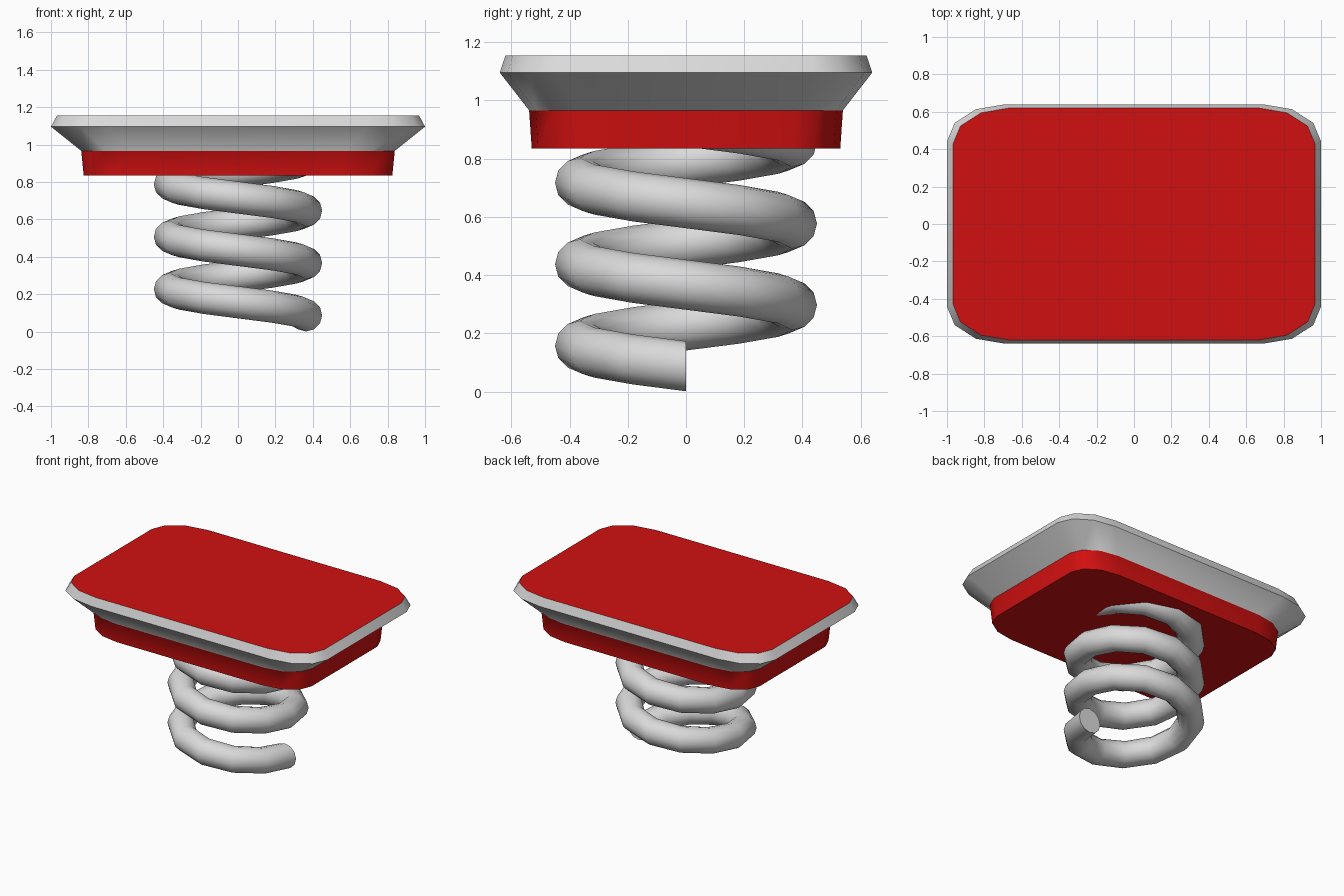
import bpy, bmesh, math

if "Cube" in bpy.data.objects:
    bpy.data.objects.remove(bpy.data.objects["Cube"])


def material(name, rgb):
    m = bpy.data.materials.new(name)
    m.diffuse_color = (*rgb, 1)
    m.use_nodes = True
    m.node_tree.nodes["Principled BSDF"].inputs["Base Color"].default_value = m.diffuse_color
    return m


RED = material("red", (0.64, 0.005, 0.005))
GREY = material("light grey", (0.70, 0.70, 0.70))


def finish(bm, name, mats, angle):
    bmesh.ops.recalc_face_normals(bm, faces=bm.faces)
    mesh = bpy.data.meshes.new(name)
    bm.to_mesh(mesh)
    bm.free()
    for m in mats:
        mesh.materials.append(m)
    ob = bpy.data.objects.new(name, mesh)
    bpy.context.collection.objects.link(ob)
    bpy.ops.object.select_all(action='DESELECT')
    ob.select_set(True)
    bpy.context.view_layer.objects.active = ob
    bpy.ops.object.shade_smooth_by_angle(angle=math.radians(angle))
    return ob


def bridge(bm, rings, closed_faces):
    for a, b in zip(rings, rings[1:]):
        n = len(a)
        for i in range(n):
            j = (i + 1) % n
            bm.faces.new((a[i], a[j], b[j], b[i]))
    if closed_faces:
        bm.faces.new(rings[0])
        bm.faces.new(rings[-1])


def rounded_rect(bm, hx, hy, z):
    # corner radii scale with the plate, three segments per corner
    rx, ry = hx * 0.31, hy * 0.31
    ring = []
    for k, (sx, sy) in enumerate(((1, 1), (-1, 1), (-1, -1), (1, -1))):
        for s in range(4):
            a = math.radians(90 * k + 30 * s)
            ring.append(bm.verts.new((sx * (hx - rx) + rx * math.cos(a),
                                      sy * (hy - ry) + ry * math.sin(a), z)))
    return ring


# Platform: red base, flared grey rim, red top
bm = bmesh.new()
profile = ((0.825, 0.530, 0.835), (0.838, 0.539, 0.966),
           (1.0, 0.640, 1.096), (0.968, 0.620, 1.155))
bridge(bm, [rounded_rect(bm, *p) for p in profile], True)
for f in bm.faces:
    z = f.calc_center_median().z
    f.material_index = 1 if 0.97 < z < 1.15 else 0
finish(bm, "platform", (RED, GREY), 38)

# Coil spring: vertical round section swept clockwise for three turns
TURNS, STEPS, SIDES = 3, 12, 12
RADIUS, TUBE, PITCH, START = 0.364, 0.086, 0.28, 0.087
bm = bmesh.new()
rings = []
for i in range(TURNS * STEPS + 1):
    t = i / STEPS
    a = -2 * math.pi * t
    ring = []
    for s in range(SIDES):
        b = 2 * math.pi * s / SIDES
        r = RADIUS + TUBE * math.cos(b)
        ring.append(bm.verts.new((r * math.cos(a), r * math.sin(a),
                                  START + PITCH * t + TUBE * math.sin(b))))
    rings.append(ring)
bridge(bm, rings, True)
finish(bm, "coil_spring", (GREY,), 50)
